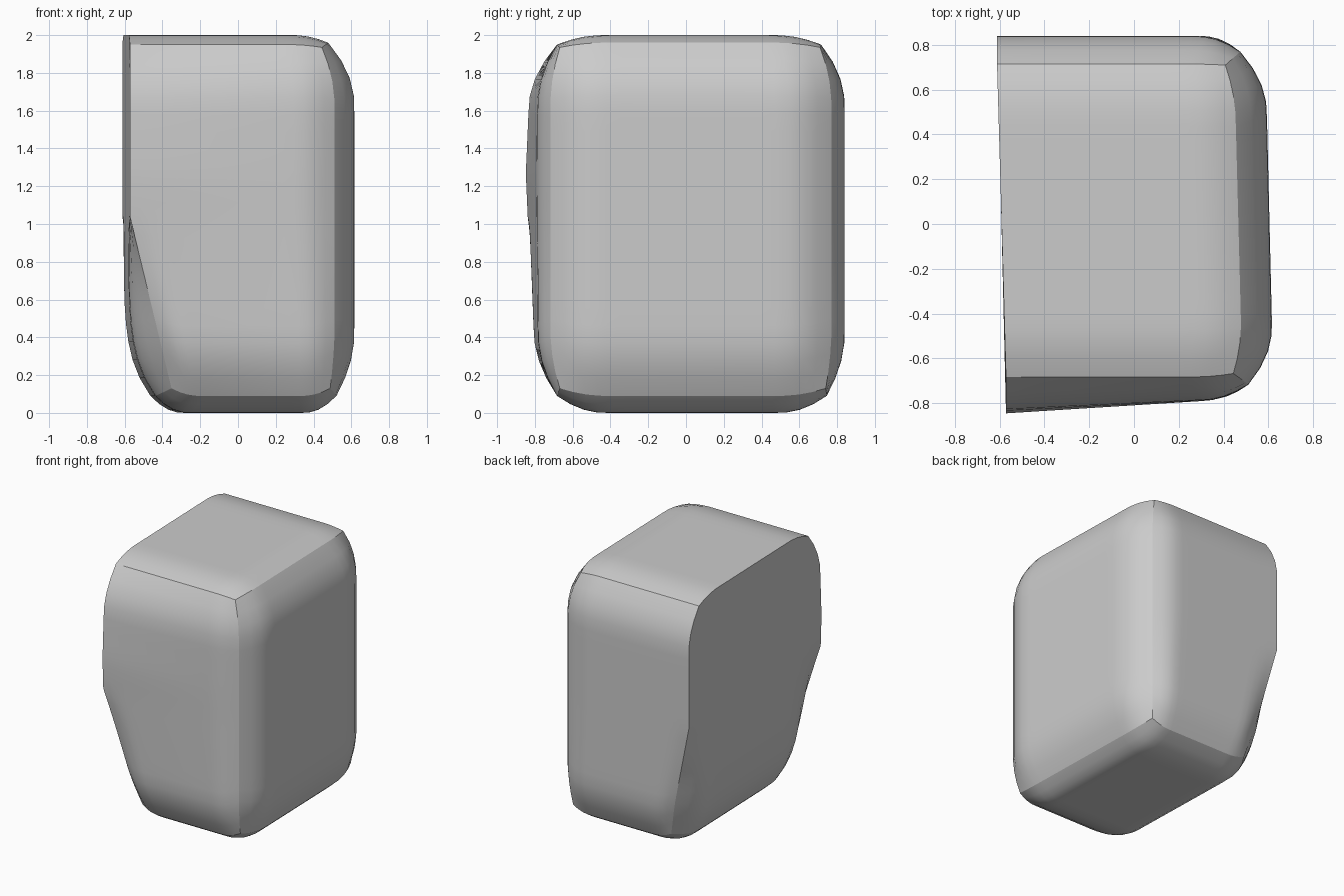
import bpy, bmesh

cube = bpy.data.objects.get("Cube")
if cube:
    bpy.data.objects.remove(cube, do_unlink=True)


def lerp(a, b, f):
    return a + (b - a) * f


def bulge(p):
    """1 over the middle of a side, falling to 0 at its border."""
    return 1 - (max(0, abs(p) - 0.65) / 0.35) ** 2


def swell(corner, edge_a, edge_b, face, a, b):
    """Distance of a pillowed side from its corner, border and centre values."""
    return corner + edge_a * a + edge_b * b + face * a * b


def shape(p):
    """Map a point of the cube surface onto the pillowed block."""
    u, v, w = p
    bu, bv, bw = bulge(u), bulge(v), bulge(w)
    taper = max(0, -w)
    # the cut side keeps full depth at the top and rounds off below
    cut = bu if u > 0 else lerp(1, bu, taper)
    top_u = bu if u > 0 else 1

    left = swell(0.448 - 0.022 * w * (1 - bw) - 0.018 * v, 0.04, 0.045, 0.072, bv, bw)
    right = -0.592 - 0.02 * v + lerp(0.22 * taper, 0.14 * taper ** 5, bv)
    hump = 0.04 * (1 - abs(w - 0.25)) * (1 - u) / 2
    front = -swell(0.668, 0.015, 0.05, 0.06, cut, bw) - (hump - 0.015 * u) * bw * cut
    back = swell(0.725 - 0.015 * w * (1 - bw), 0.005, 0.045, 0.065, cut, bw)
    bottom = swell(0.13, -0.04, -0.04, -0.05, bu, bv)
    top = swell(1.935, 0.015, 0.025, 0.025, top_u, bv)
    return (lerp(right, left, (u + 1) / 2),
            lerp(front, back, (v + 1) / 2),
            lerp(bottom, top, (w + 1) / 2))


# pillowed block with twelve crisp borders
bm = bmesh.new()
bmesh.ops.create_cube(bm, size=2)
borders = list(bm.edges)
bmesh.ops.subdivide_edges(bm, edges=borders, cuts=19, use_grid_fill=True)
for f in bm.faces:
    f.smooth = True
for e in bm.edges:
    mid = (e.verts[0].co + e.verts[1].co) / 2
    e.smooth = sum(abs(c) > 0.999 for c in mid) < 2
for vert in bm.verts:
    vert.co = shape(vert.co)
mesh = bpy.data.meshes.new("block")
bm.to_mesh(mesh)
bm.free()
block = bpy.data.objects.new("block", mesh)
bpy.context.scene.collection.objects.link(block)

# plain grey
grey = bpy.data.materials.new("light grey")
grey.use_nodes = True
colour = (0.6, 0.6, 0.6, 1)
grey.diffuse_color = colour
grey.node_tree.nodes["Principled BSDF"].inputs["Base Color"].default_value = colour
mesh.materials.append(grey)
